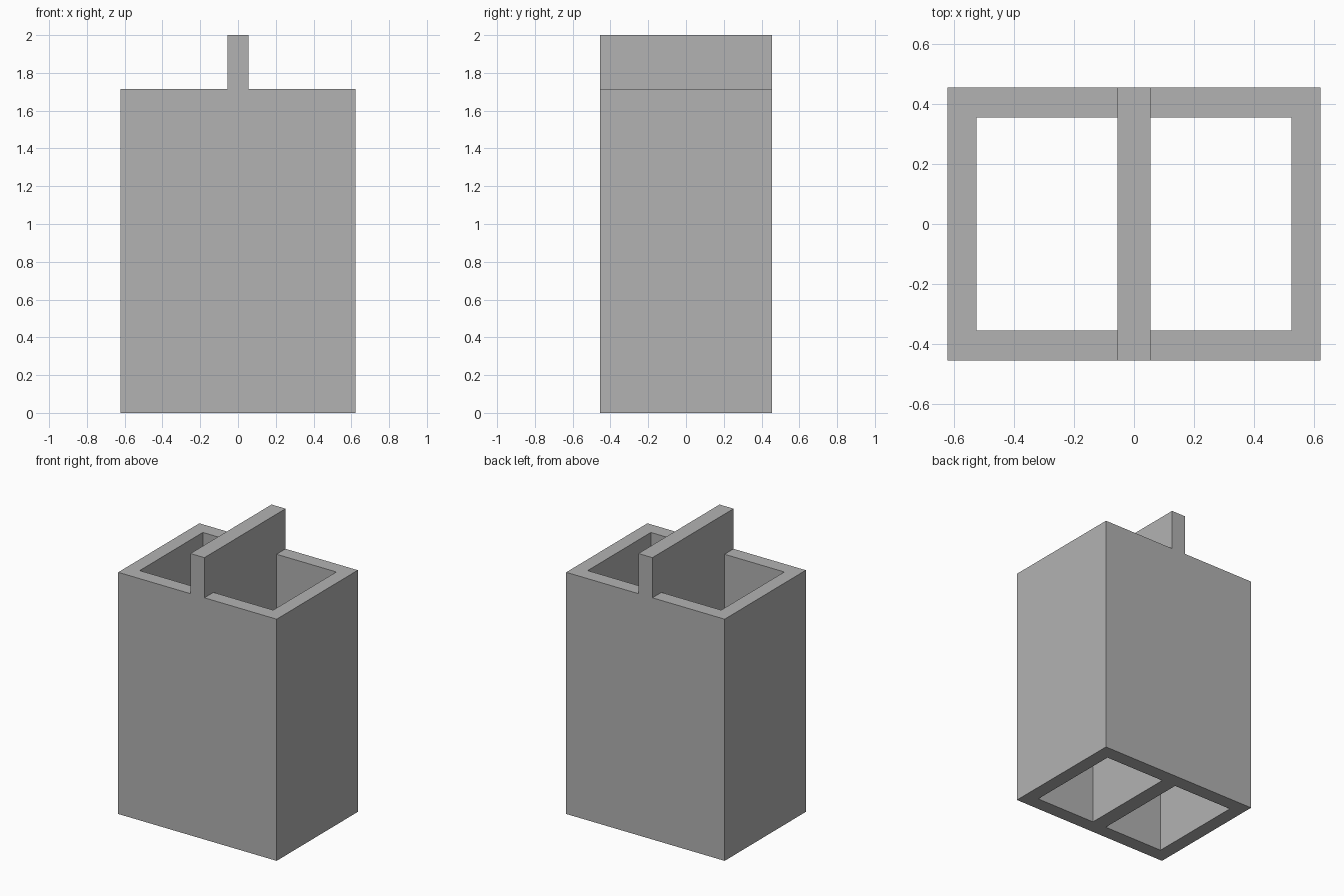
import bpy
import bmesh

cube = bpy.data.objects.get("Cube")
if cube:
    bpy.data.objects.remove(cube, do_unlink=True)

GREY = (0.448, 0.448, 0.448, 1.0)
WALL_TOP, DIVIDER_TOP = 1.715, 2.0
XS = [-0.622, -0.524, -0.055, 0.055, 0.524, 0.622]
YS = [-0.455, -0.354, 0.354, 0.455]

mat = bpy.data.materials.new("plain_grey")
mat.use_nodes = True
mat.diffuse_color = GREY
mat.node_tree.nodes["Principled BSDF"].inputs["Base Color"].default_value = GREY


def extrude_up(bm, faces, height):
    """Raise faces by height and return the new top faces."""
    geom = bmesh.ops.extrude_face_region(bm, geom=faces)["geom"]
    verts = [g for g in geom if isinstance(g, bmesh.types.BMVert)]
    bmesh.ops.translate(bm, verts=verts, vec=(0, 0, height))
    return [g for g in geom if isinstance(g, bmesh.types.BMFace)]


bm = bmesh.new()

# Floor plan of the walls and divider, leaving two open shafts
grid = [[bm.verts.new((x, y, 0)) for y in YS] for x in XS]
plan = []
for i in range(len(XS) - 1):
    for j in range(len(YS) - 1):
        if j == 1 and i in (1, 3):
            continue
        plan.append(bm.faces.new((grid[i][j], grid[i + 1][j],
                                  grid[i + 1][j + 1], grid[i][j + 1])))

# Outer walls, then the taller central divider
top = extrude_up(bm, plan, WALL_TOP)
middle = [f for f in top if abs(f.calc_center_median().x) < 0.05]
extrude_up(bm, middle, DIVIDER_TOP - WALL_TOP)

# Merge coplanar faces
bmesh.ops.recalc_face_normals(bm, faces=bm.faces)
bmesh.ops.dissolve_limit(bm, angle_limit=0.01, verts=bm.verts, edges=bm.edges)

mesh = bpy.data.meshes.new("divided_box")
bm.to_mesh(mesh)
bm.free()
mesh.materials.append(mat)
box = bpy.data.objects.new("divided_box", mesh)
bpy.context.collection.objects.link(box)
